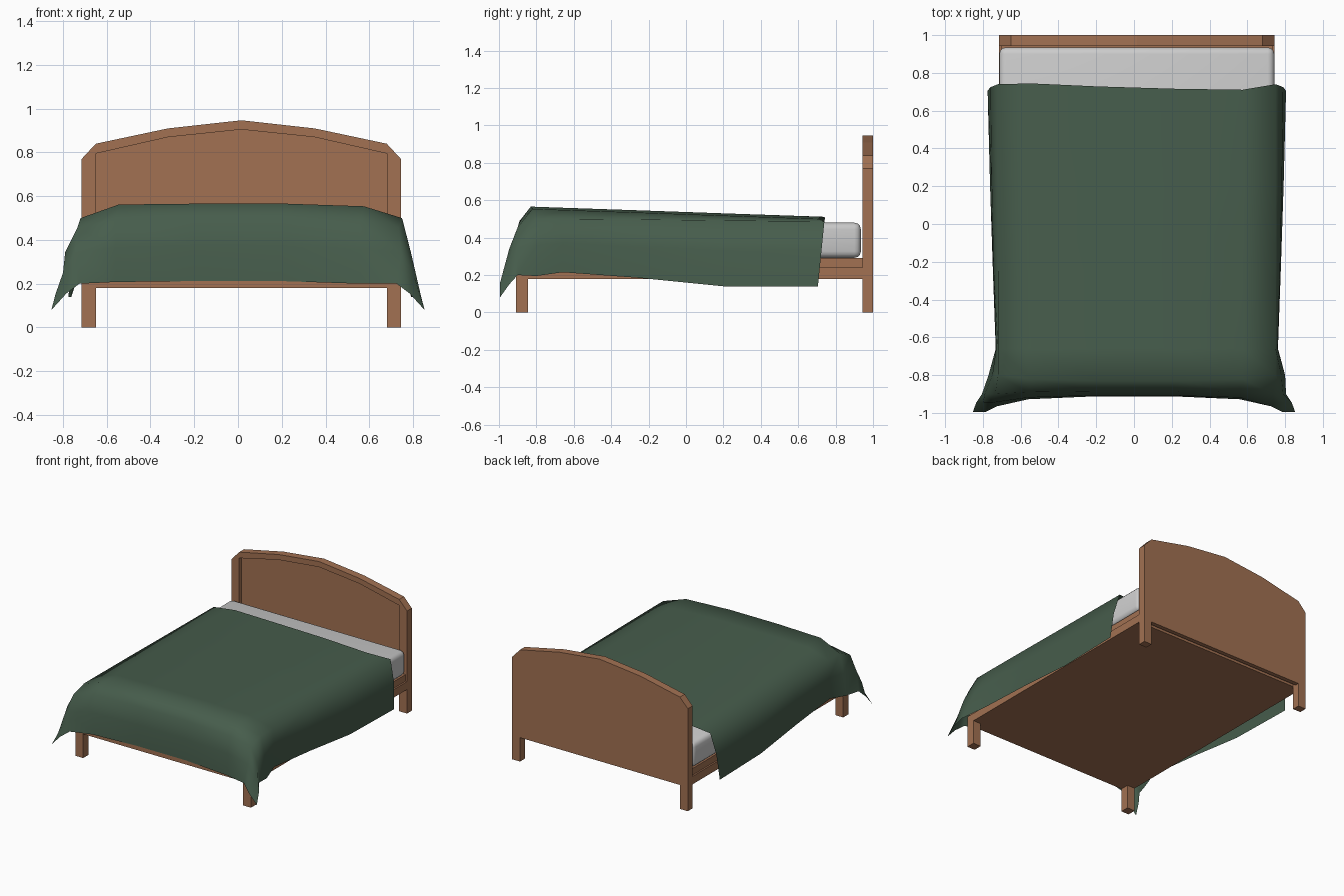
import bpy, bmesh

if "Cube" in bpy.data.objects:
    bpy.data.objects.remove(bpy.data.objects["Cube"])

CX = 0.015  # the frame sits slightly off centre


def material(name, rgb):
    m = bpy.data.materials.new(name)
    m.diffuse_color = (*rgb, 1)
    m.use_nodes = True
    m.node_tree.nodes["Principled BSDF"].inputs["Base Color"].default_value = m.diffuse_color
    return m


WOOD = material("brown wood", (0.36, 0.165, 0.085))
SHEET = material("light grey sheet", (0.6, 0.6, 0.6))
GREEN = material("dark green cloth", (0.062, 0.109, 0.072))


def make(name, bm, mat):
    me = bpy.data.meshes.new(name)
    bm.to_mesh(me)
    bm.free()
    ob = bpy.data.objects.new(name, me)
    bpy.context.collection.objects.link(ob)
    me.materials.append(mat)
    return ob


def smooth(ob, angle):
    bpy.ops.object.select_all(action='DESELECT')
    ob.select_set(True)
    bpy.context.view_layer.objects.active = ob
    bpy.ops.object.shade_smooth_by_angle(angle=angle)


def box(name, x, y, z, mat, bevel=0):
    bm = bmesh.new()
    bmesh.ops.create_cube(bm, size=1)
    for v in bm.verts:
        v.co = [lo + (hi - lo) * (c + 0.5) for c, (lo, hi) in zip(v.co, (x, y, z))]
    if bevel:
        bmesh.ops.bevel(bm, geom=bm.edges[:], offset=bevel, segments=3,
                        profile=0.5, affect='EDGES')
    return make(name, bm, mat)


def slab(name, polygons, y0, y1, mat):
    """Extrude adjoining polygons in the xz plane from y0 to y1."""
    bm = bmesh.new()
    for poly in polygons:
        bm.faces.new([bm.verts.new((x + CX, y0, z)) for x, z in poly])
    bmesh.ops.remove_doubles(bm, verts=bm.verts[:], dist=1e-4)
    ext = bmesh.ops.extrude_face_region(bm, geom=bm.faces[:], use_keep_orig=True)
    for v in ext["geom"]:
        if isinstance(v, bmesh.types.BMVert):
            v.co.y = y1
    bmesh.ops.recalc_face_normals(bm, faces=bm.faces[:])
    return make(name, bm, mat)


def mirrored(half):
    return half + [(-x, z) for x, z in reversed(half[:-1])]


# headboard: arched rim running down into the back legs, recessed panel
outer = mirrored([(-.73, 0), (-.73, .77), (-.665, .84), (-.335, .91), (0, .947)])
inner = mirrored([(-.665, 0), (-.665, .73), (-.665, .795), (-.335, .87), (0, .905)])
slab("headboard_rim", [(outer[i], outer[i + 1], inner[i + 1], inner[i])
                       for i in range(len(outer) - 1)], .943, 1.0, WOOD)
panel = [(x, z or .18) for x, z in inner]
slab("headboard_panel", [panel], .968, 1.0, WOOD)

# bed base and front legs
box("side_rails", (CX - .73, CX + .73), (-.91, .943), (.18, .24), WOOD)
box("platform", (CX - .718, CX + .718), (-.90, .943), (.24, .29), WOOD)
for side, name in ((-1, "left"), (1, "right")):
    xs = sorted((CX + side * .665, CX + side * .73))
    box("front_leg_" + name, xs, (-.91, -.845), (0, .24), WOOD)

# mattress
mattress = box("mattress", (CX - .728, CX + .728), (-.88, .935), (.292, .48), SHEET, .035)
smooth(mattress, 0.8)

# blanket: rows from head to foot, each
# (y middle, y side, z middle, half widths and heights at edge, mid drop, hem)
rows = [
    (.722, .74, .512, .735, .775, .79, .487, .33, .14),
    (.20, .20, .530, .735, .768, .777, .492, .33, .14),
    (-.25, -.25, .546, .735, .758, .762, .497, .35, .185),
    (-.66, -.66, .560, .735, .745, .747, .50, .37, .215),
    (-.83, -.80, .566, .735, .765, .785, .50, .36, .195),
    (-.885, -.90, .495, .735, .79, .805, .455, .345, .20),
    (-.907, -.945, .37, .745, .80, .835, .34, .25, .15),
    (-.912, -.965, .212, .725, .785, .853, .20, .155, .08),
]
bm = bmesh.new()
grid = []
for i, (ym, ys, zm, we, wm, wh, ze, zd, zh) in enumerate(rows):
    cx = CX if i < 5 else 0
    half = [(wh, zh, 1), (wm, zd, 1), (we, ze, 1), (.56, zm - .004, .3), (.2, zm, 0)]
    cols = [(-x, z, f) for x, z, f in half] + half[::-1]
    line = []
    for x, z, f in cols:
        y = ym + (ys - ym) * f
        if i == 0:  # wavy head end, slanting at the drops
            y += -.03 * x if f < 1 else -.1 * (ze - z)
        if i == 7 and abs(x) > .75:  # corner tips
            y -= .03
        if f == .3 and x > 0:
            z -= .008
        line.append(bm.verts.new((x + cx, y, z)))
    grid.append(line)
for a, b in zip(grid, grid[1:]):
    for j in range(len(a) - 1):
        bm.faces.new((a[j], b[j], b[j + 1], a[j + 1]))
blanket = make("blanket", bm, GREEN)
smooth(blanket, 1.4)
